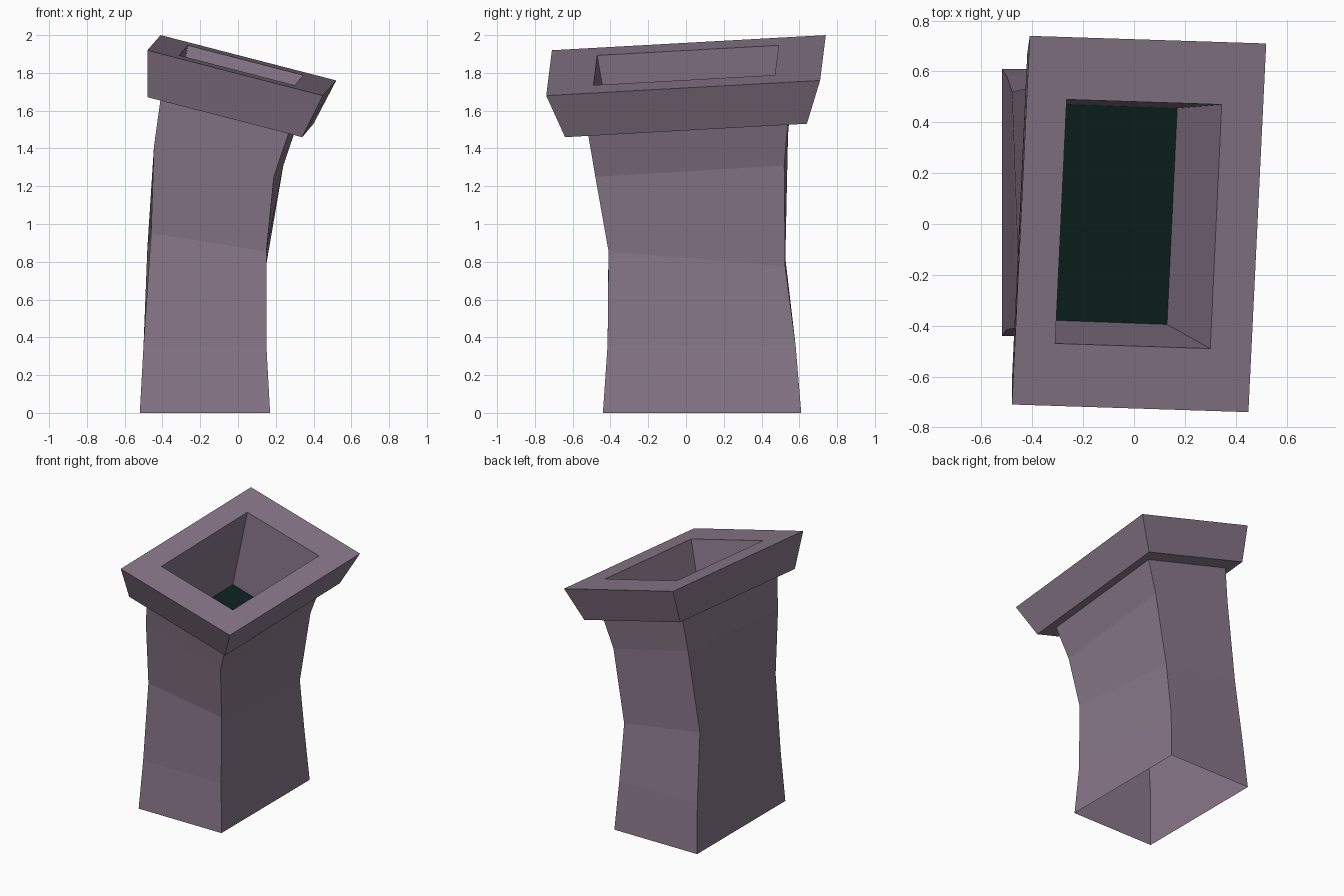
import bpy, bmesh

if "Cube" in bpy.data.objects:
    bpy.data.objects.remove(bpy.data.objects["Cube"])


def material(name, rgb):
    m = bpy.data.materials.new(name)
    m.diffuse_color = (*rgb, 1)
    m.use_nodes = True
    m.node_tree.nodes["Principled BSDF"].inputs["Base Color"].default_value = m.diffuse_color
    return m


stone = material("mauve stone", (0.25, 0.188, 0.25))
soot = material("dark soot", (0.0037, 0.0152, 0.0144))


def loft(name, rings, mat, fill_last=False):
    """Skin four-cornered rings (front-left, front-right, back-right, back-left)."""
    bm = bmesh.new()
    loops = [[bm.verts.new(p) for p in ring] for ring in rings]
    for a, b in zip(loops, loops[1:]):
        for i in range(4):
            j = (i + 1) % 4
            bm.faces.new((a[i], a[j], b[j], b[i]))
    if fill_last:
        bm.faces.new(loops[-1])
    me = bpy.data.meshes.new(name)
    bm.to_mesh(me)
    bm.free()
    me.materials.append(mat)
    ob = bpy.data.objects.new(name, me)
    bpy.context.collection.objects.link(ob)
    return ob


def tilted(corners, z0):
    """Put plan corners on the slanted plane shared by the cap's faces."""
    return [(x, y, z0 - 0.256 * x + 0.0676 * y) for x, y in corners]


def level(x0, x1, y0, y1, z):
    return [(x0, y0, z), (x1, y0, z), (x1, y1, z), (x0, y1, z)]


# Crooked shaft, open underneath
neck = tilted([(-0.41, -0.50), (0.27, -0.52), (0.32, 0.54), (-0.36, 0.56)], 1.59)
loft("chimney_shaft", [
    level(-0.52, 0.17, -0.44, 0.61, 0),
    level(-0.50, 0.15, -0.415, 0.58, 0.36),
    [(-0.46, -0.41, 0.95), (0.15, -0.41, 0.855), (0.148, 0.525, 0.775), (-0.48, 0.52, 0.87)],
    [(-0.445, -0.46, 1.41), (0.19, -0.48, 1.25), (0.24, 0.52, 1.31), (-0.395, 0.54, 1.47)],
    neck,
], stone)

# Flared cap: underside, outer sides, rim, and flue walls going down
floor = tilted([(-0.415, -0.375), (0.13, -0.395), (0.17, 0.455), (-0.375, 0.475)], 1.25)
loft("chimney_cap", [
    neck,
    tilted([(-0.48, -0.61), (0.34, -0.64), (0.40, 0.64), (-0.42, 0.67)], 1.59),
    tilted([(-0.48, -0.71), (0.45, -0.74), (0.52, 0.71), (-0.41, 0.74)], 1.845),
    tilted([(-0.31, -0.47), (0.30, -0.49), (0.345, 0.47), (-0.265, 0.49)], 1.845),
    floor,
], stone)

# Dark floor of the flue
loft("flue_floor", [floor], soot, fill_last=True)
